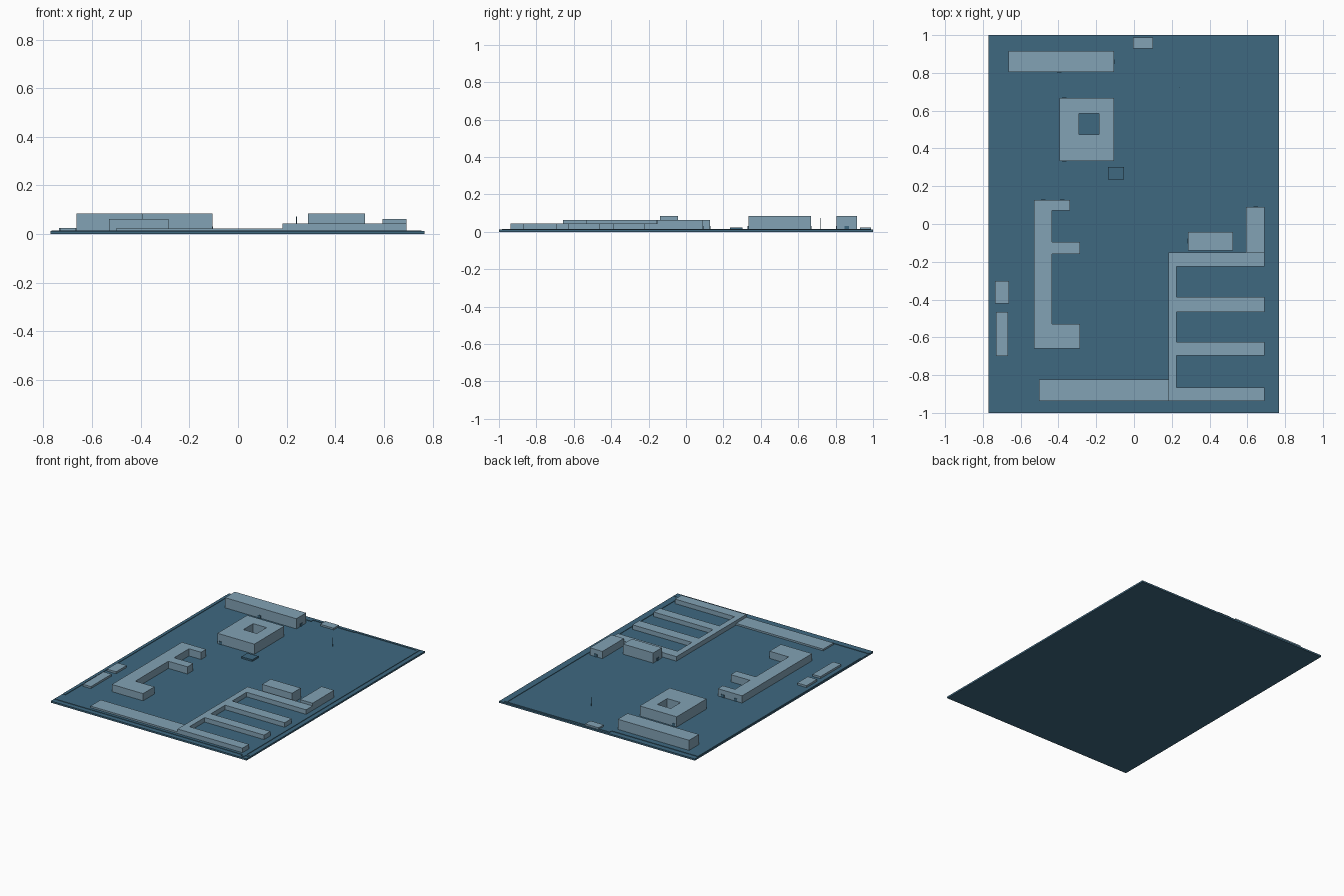
import bpy, bmesh

if "Cube" in bpy.data.objects:
    bpy.data.objects.remove(bpy.data.objects["Cube"])


def material(name, rgb):
    m = bpy.data.materials.new(name)
    lin = [((c / 255 + 0.055) / 1.055) ** 2.4 for c in rgb]
    m.diffuse_color = (*lin, 1)
    m.use_nodes = True
    m.node_tree.nodes["Principled BSDF"].inputs["Base Color"].default_value = m.diffuse_color
    return m


GROUND = material("ground blue", (62, 104, 128))
WALL = material("building pale blue", (130, 162, 181))
BASE = 0.012  # top of the ground slab


def prism(name, outline, z0, z1, mat, hole=None):
    """Extrude a plan outline upward, optionally with a matching four-sided court."""
    bm = bmesh.new()
    if hole:
        a = [bm.verts.new((x, y, z0)) for x, y in outline]
        b = [bm.verts.new((x, y, z0)) for x, y in hole]
        n = len(a)
        faces = [bm.faces.new((a[i], a[(i + 1) % n], b[(i + 1) % n], b[i])) for i in range(n)]
    else:
        faces = [bm.faces.new([bm.verts.new((x, y, z0)) for x, y in outline])]
    ext = bmesh.ops.extrude_face_region(bm, geom=faces, use_keep_orig=True)
    top = [v for v in ext["geom"] if isinstance(v, bmesh.types.BMVert)]
    bmesh.ops.translate(bm, verts=top, vec=(0, 0, z1 - z0))
    bmesh.ops.recalc_face_normals(bm, faces=bm.faces)
    me = bpy.data.meshes.new(name)
    bm.to_mesh(me)
    bm.free()
    me.materials.append(mat)
    ob = bpy.data.objects.new(name, me)
    bpy.context.collection.objects.link(ob)
    return ob


def rect(x0, x1, y0, y1):
    return [(x0, y0), (x1, y0), (x1, y1), (x0, y1)]


def block(name, x0, x1, y0, y1, z1, mat=WALL, z0=BASE):
    return prism(name, rect(x0, x1, y0, y1), z0, z1, mat)


def comb(name, x0, spine, teeth, z1):
    """Comb-shaped building: teeth are (y0, y1, x_end), listed bottom to top."""
    pts = [(x0, teeth[0][0])]
    for i, (y0, y1, xe) in enumerate(teeth):
        if i:
            pts.append((spine, y0))
        pts += [(xe, y0), (xe, y1)]
        if i < len(teeth) - 1:
            pts.append((spine, y1))
    pts.append((x0, teeth[-1][1]))
    return prism(name, pts, BASE, z1, WALL)


# Ground slab
block("ground_slab", -0.77, 0.767, -1, 1, BASE, GROUND, 0)

# Low perimeter kerbs
for name, r in {
    "kerb_left": (-0.767, -0.745, -0.87, 0.95),
    "kerb_back_left": (-0.767, -0.09, 0.95, 0.962),
    "kerb_gate": (-0.09, 0.23, 0.972, 0.985),
    "kerb_back_right": (0.23, 0.735, 0.978, 0.988),
    "kerb_right": (0.715, 0.735, -0.985, 0.978),
    "kerb_front": (-0.767, 0.755, -0.965, -0.95),
}.items():
    block(name, *r, 0.0155, GROUND)

# Main buildings
block("back_hall", -0.665, -0.105, 0.805, 0.915, 0.084)
prism("courtyard_building", rect(-0.395, -0.105, 0.333, 0.668), BASE, 0.084, WALL,
      rect(-0.29, -0.185, 0.475, 0.585))
comb("left_wing_building", -0.53, -0.435,
     [(-0.658, -0.53, -0.285), (-0.16, -0.095, -0.285), (0.072, 0.128, -0.34)], 0.063)
comb("right_comb_building", 0.182, 0.225,
     [(-0.938, -0.865, 0.692), (-0.465, -0.387, 0.692), (-0.695 + 0.0, -0.625, 0.692)][:1]
     + [(-0.695, -0.625, 0.692), (-0.465, -0.387, 0.692), (-0.225, -0.152, 0.692)], 0.044)
block("right_tower", 0.287, 0.523, -0.14, -0.042, 0.084)
block("right_annex", 0.594, 0.692, -0.152, 0.09, 0.063)
block("front_long_shed", -0.502, 0.182, -0.938, -0.822, 0.024)

# Small sheds and gatehouse
block("shed_north", -0.735, -0.663, -0.42, -0.302, 0.026)
block("shed_south", -0.73, -0.667, -0.698, -0.465, 0.026)
block("gatehouse", -0.005, 0.1, 0.93, 0.988, 0.024)

# Dark plinth and flagpole
block("plinth", -0.138, -0.053, 0.235, 0.303, 0.024, GROUND)
block("flagpole", 0.239, 0.242, 0.719, 0.722, 0.073, GROUND)

# Door plates, slightly proud of the building faces
for i, (x, y, across) in enumerate([
    (-0.37, 0.333, True), (-0.37, 0.668, True), (-0.395, 0.805, True),
    (-0.105, 0.86, False), (0.287, -0.09, False), (0.645, 0.09, True),
    (-0.38, 0.128, True), (-0.48, 0.128, True),
]):
    w, d = (0.012, 0.003) if across else (0.003, 0.012)
    block(f"door_{i + 1}", x - w, x + w, y - d, y + d, 0.032, GROUND)
